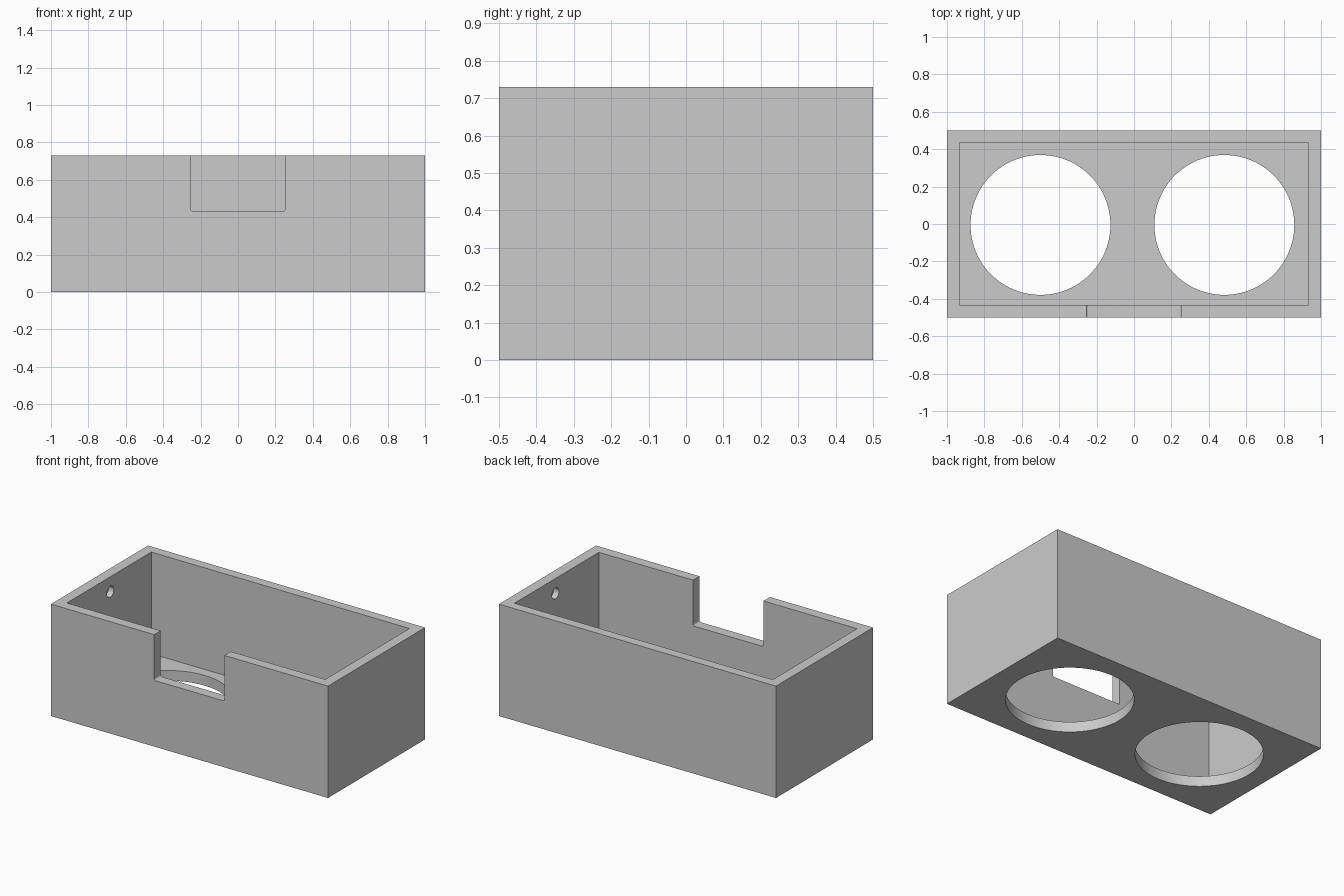
import bpy, bmesh, math
from mathutils import Matrix, Vector

if "Cube" in bpy.data.objects:
    bpy.data.objects.remove(bpy.data.objects["Cube"])

grey = bpy.data.materials.new("plain grey")
grey.diffuse_color = (0.6, 0.6, 0.6, 1)
grey.use_nodes = True
grey.node_tree.nodes["Principled BSDF"].inputs["Base Color"].default_value = grey.diffuse_color


def make_object(name, bm):
    mesh = bpy.data.meshes.new(name)
    bmesh.ops.recalc_face_normals(bm, faces=bm.faces)
    bm.to_mesh(mesh)
    bm.free()
    mesh.materials.append(grey)
    obj = bpy.data.objects.new(name, mesh)
    bpy.context.collection.objects.link(obj)
    return obj


def block(name, lo, hi, round_bottom=0):
    lo, hi = Vector(lo), Vector(hi)
    bm = bmesh.new()
    bmesh.ops.create_cube(bm, size=1, matrix=Matrix.Translation((lo + hi) / 2) @ Matrix.Diagonal((*(hi - lo), 1)))
    if round_bottom:
        # lower edges running front to back
        edges = [e for e in bm.edges
                 if all(abs(v.co.z - lo.z) < 1e-4 for v in e.verts)
                 and abs(e.verts[0].co.x - e.verts[1].co.x) < 1e-4]
        bmesh.ops.bevel(bm, geom=edges, offset=round_bottom, segments=4, affect='EDGES', profile=0.5)
    return make_object(name, bm)


def rod(name, centre, radius, length, sides, axis='Z'):
    turn = Matrix.Rotation(math.pi / 2, 4, 'Y') if axis == 'X' else Matrix.Identity(4)
    bm = bmesh.new()
    bmesh.ops.create_cone(bm, cap_ends=True, segments=sides, radius1=radius, radius2=radius,
                          depth=length, matrix=Matrix.Translation(centre) @ turn)
    return make_object(name, bm)


# outer shell
box = block("open_box", (-1, -0.5, 0), (1, 0.5, 0.73))

# cavity, front notch, two round floor openings
cutters = [
    block("cavity_cutter", (-0.932, -0.433, 0.067), (0.932, 0.437, 0.9)),
    block("notch_cutter", (-0.255, -0.6, 0.432), (0.252, -0.3, 0.9), 0.012),
    rod("left_opening_cutter", (-0.5, -0.005, 0), 0.374, 0.4, 96),
    rod("right_opening_cutter", (0.483, -0.005, 0), 0.374, 0.4, 96),
]
# blind holes on the inside of the end walls
for side in (-1, 1):
    cutters.append(rod("blind_hole_cutter", (side * 0.92, 0.015, 0.633), 0.036, 0.1, 32, 'X'))

bpy.context.view_layer.objects.active = box
box.select_set(True)
for cutter in cutters:
    cutter.hide_render = True
    mod = box.modifiers.new(cutter.name, 'BOOLEAN')
    mod.operation = 'DIFFERENCE'
    mod.solver = 'EXACT'
    mod.object = cutter
    bpy.ops.object.modifier_apply(modifier=mod.name)
    bpy.data.objects.remove(cutter)

bpy.ops.object.shade_smooth_by_angle(angle=math.radians(30))
